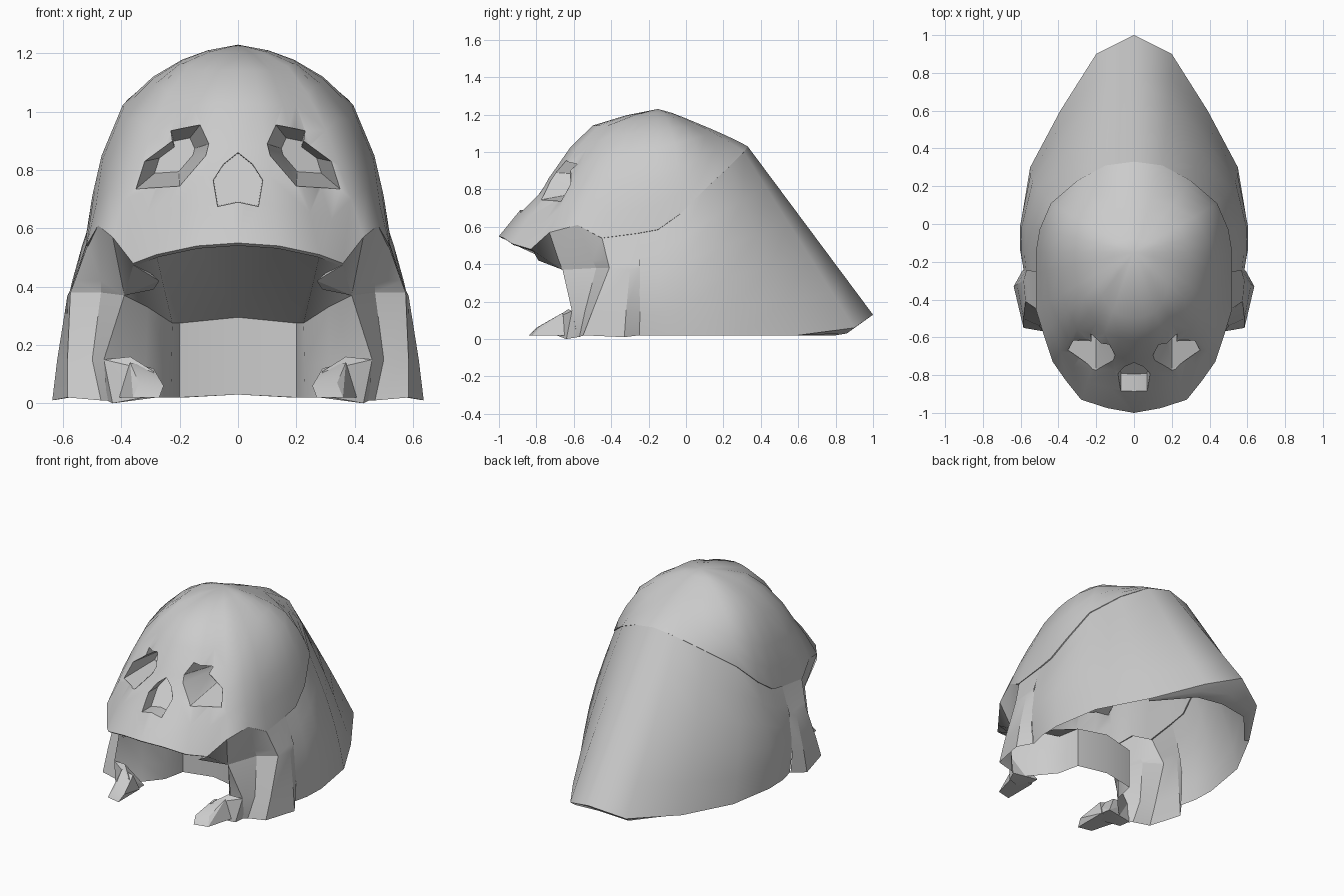
import bpy, bmesh, math
from mathutils import Vector
from mathutils.bvhtree import BVHTree

cube = bpy.data.objects.get("Cube")
if cube:
    bpy.data.objects.remove(cube, do_unlink=True)

bone = bpy.data.materials.new("bone_grey")
bone.use_nodes = True
bone.diffuse_color = (.6, .6, .6, 1)
bone.node_tree.nodes["Principled BSDF"].inputs["Base Color"].default_value = (.6, .6, .6, 1)


def finish(name, bm, angle=35):
    """Turn a bmesh into a shaded, coloured object."""
    bmesh.ops.remove_doubles(bm, verts=bm.verts, dist=.0005)
    bmesh.ops.recalc_face_normals(bm, faces=bm.faces)
    mesh = bpy.data.meshes.new(name)
    bm.to_mesh(mesh)
    bm.free()
    obj = bpy.data.objects.new(name, mesh)
    bpy.context.collection.objects.link(obj)
    mesh.materials.append(bone)
    shade(obj, angle)
    return obj


def shade(obj, angle=35):
    bpy.ops.object.select_all(action='DESELECT')
    obj.select_set(True)
    bpy.context.view_layer.objects.active = obj
    bpy.ops.object.shade_smooth_by_angle(angle=math.radians(angle))


def sheet(name, columns, angle=35):
    """Skin neighbouring columns of points with quads, on both sides of x = 0."""
    bm = bmesh.new()
    for side in (1, -1):
        grid = [[bm.verts.new((p[0] * side, p[1], p[2])) for p in col] for col in columns]
        for a, b in zip(grid, grid[1:]):
            for i in range(len(a) - 1):
                bm.faces.new((a[i], a[i + 1], b[i + 1], b[i]))
    bmesh.ops.dissolve_degenerate(bm, dist=.0005, edges=bm.edges)
    return finish(name, bm, angle)


def hull(name, points):
    """Faceted convex solid, one on each side."""
    bm = bmesh.new()
    for side in (1, -1):
        verts = [bm.verts.new((x * side, y, z)) for x, y, z in points]
        bmesh.ops.convex_hull(bm, input=verts)
    loose = [v for v in bm.verts if not v.link_faces]
    bmesh.ops.delete(bm, geom=loose, context='VERTS')
    return finish(name, bm, 20)


def tube(name, front, back, cap_front):
    """Join two matching outlines and cap the back, optionally the front."""
    bm = bmesh.new()
    a = [bm.verts.new(p) for p in front]
    b = [bm.verts.new(p) for p in back]
    for i in range(len(a)):
        j = (i + 1) % len(a)
        bm.faces.new((a[i], a[j], b[j], b[i]))
    bm.faces.new(b)
    if cap_front:
        bm.faces.new(a[::-1])
    return finish(name, bm, 30)


# Skull dome: columns run from the crown to the rim, blended by direction
crown = Vector((0, -.15, 1.23))
back_rim = [(0, .33, 1.03), (.15, .31, 1), (.3, .23, .92), (.44, .11, .81),
            (.5, -.03, .67), (.52, -.15, .585), (.52, -.26, .565)]
front_rim = [(.52, -.45, .54), (.48, -.58, .61), (.43, -.73, .57)]
lip = [(.36, -.83, .48), (.28, -.93, .51), (.14, -.975, .54), (0, -1, .55)]
reach = {"front": (0, .2, .41, .55, .67, .75, .87, 1),
         "side": (0, .2, .37, .56, .76, .9, .96, 1),
         "back": (0, .15, .3, .45, .6, .75, .9, 1)}
height = {"front": (1, .95, .87, .7, .485, .35, .2, 0),
          "side": (1, .97, .92, .83, .68, .41, .2, 0),
          "back": (1, .9, .76, .61, .46, .3, .13, 0)}


def dome_column(rim):
    rim = Vector(rim)
    d = (rim - crown).xy.normalized()
    weight = {"side": d.x ** 2, "front": min(d.y, 0) ** 2, "back": max(d.y, 0) ** 2}
    col = []
    for i in range(len(reach["side"])):
        r = sum(w * reach[k][i] for k, w in weight.items())
        h = sum(w * height[k][i] for k, w in weight.items())
        flat = crown.lerp(rim, r)
        col.append((flat.x, flat.y, rim.z + (crown.z - rim.z) * h))
    return col


dome = sheet("skull_dome", [dome_column(p) for p in back_rim + front_rim + lip])
surface = BVHTree.FromPolygons([v.co.copy() for v in dome.data.vertices],
                               [tuple(p.vertices) for p in dome.data.polygons])
shell = dome.modifiers.new("thickness", 'SOLIDIFY')
shell.thickness = .015
shell.offset = -1
bpy.context.view_layer.objects.active = dome
bpy.ops.object.modifier_apply(modifier=shell.name)

# Eye and nose sockets: cut through the dome, then line with a closed cup
eye = [(.1, .89), (.13, .955), (.23, .935), (.225, .9), (.32, .83),
       (.35, .735), (.2, .745), (.11, .85)]
nose = [(0, .86), (.05, .82), (.085, .765), (.07, .675), (0, .69),
        (-.07, .675), (-.085, .765), (-.05, .82)]
sockets = {"left_eye_socket": (eye, .22, .55),
           "right_eye_socket": ([(-x, z) for x, z in eye], .22, .55),
           "nose_socket": (nose, .09, .98)}
for name, (outline, depth, shrink) in sockets.items():
    front = [surface.ray_cast(Vector((x, -2, z)), Vector((0, 1, 0)))[0] for x, z in outline]
    centre = sum(front, Vector()) / len(front)
    back = [centre.lerp(p, shrink) + Vector((0, depth, 0)) for p in front]
    tube(name, front, back, False)
    cutter = tube("socket_cutter", [(x, -1.3, z) for x, z in outline],
                  [(x, -.3, z) for x, z in outline], True)
    cutter.hide_render = True
    cut = dome.modifiers.new("socket", 'BOOLEAN')
    cut.operation = 'DIFFERENCE'
    cut.solver = 'EXACT'
    cut.object = cutter
    bpy.context.view_layer.objects.active = dome
    bpy.ops.object.modifier_apply(modifier=cut.name)
    bpy.data.objects.remove(cutter, do_unlink=True)
shade(dome, 40)

# Neck cape: ruled from the back rim down to the base, slightly bulged
base = [(0, 1, .13), (.2, .9, .06), (.39, .6, .02), (.55, .3, .02),
        (.6, 0, .02), (.595, -.14, .02), (.57, -.25, .02)]
cape = []
for top, low in zip(back_rim, base):
    top, low = Vector(top), Vector(low)
    top.x *= .985
    col = []
    for i in range(6):
        p = top.lerp(low, i / 5)
        p.x *= 1 + .07 * math.sin(math.pi * i / 5)
        col.append(p)
    cape.append(col)
sheet("neck_cape", cape, 70)

# Turned-under lip at the back of the cape
sheet("cape_back_lip", [[base[0], (0, .9, .06), (0, .82, .03)],
                        [base[1], (.19, .86, .03), (.18, .8, .02)],
                        [base[2], (.38, .59, .02), (.37, .58, .02)]])

# Cheek plates: flared step, outer panel, then the face turning to the mouth
cheek_edge = [(.43, -.73, .57), (.4, -.68, .42), (.39, -.66, .37),
              (.46, -.61, .15), (.42, -.62, .01)]
sheet("cheek_plate", [
    [(.515, -.25, .565), (.57, -.245, .4), (.57, -.245, .38), (.59, -.245, .15), (.575, -.25, .02)],
    [(.515, -.3, .56), (.568, -.3, .4), (.585, -.3, .37), (.62, -.32, .15), (.637, -.33, .01)],
    [(.515, -.45, .545), (.56, -.42, .42), (.575, -.41, .38), (.585, -.5, .15), (.585, -.55, .02)],
    [(.48, -.58, .61), (.47, -.5, .42), (.47, -.48, .38), (.5, -.54, .15), (.47, -.57, .01)],
    cheek_edge], 25)

# Throat wall and the roof of the mouth above it
throat_top = [cheek_edge[2], (.31, -.54, .33), (.225, -.42, .275),
              (.2, -.28, .275), (0, -.25, .295)]
throat_low = [cheek_edge[4], (.32, -.53, .02), (.23, -.42, .02),
              (.2, -.28, .02), (0, -.25, .03)]
throat = [[a, Vector(a).lerp(Vector(b), .6), b] for a, b in zip(throat_top, throat_low)]
throat[0][1] = cheek_edge[3]
sheet("throat_wall", throat, 50)
sheet("mouth_roof", list(zip([front_rim[-1]] + lip, throat_top)))

# Jaw hinge spurs and the broken jaw tips
hull("jaw_spur", [(.27, -.79, .42), (.36, -.82, .475), (.39, -.66, .37),
                  (.43, -.71, .56), (.29, -.7, .39), (.4, -.6, .4)])
hull("jaw_root", [(.46, -.61, .15), (.37, -.63, .16), (.29, -.7, .11), (.43, -.64, 0),
                  (.28, -.56, .02), (.45, -.58, .01), (.27, -.72, .03)])
hull("jaw_tip", [(.29, -.66, .12), (.37, -.66, .14), (.255, -.8, .06), (.27, -.84, .02),
                 (.36, -.82, .02), (.34, -.78, .07), (.41, -.64, .02), (.27, -.62, .02)])
